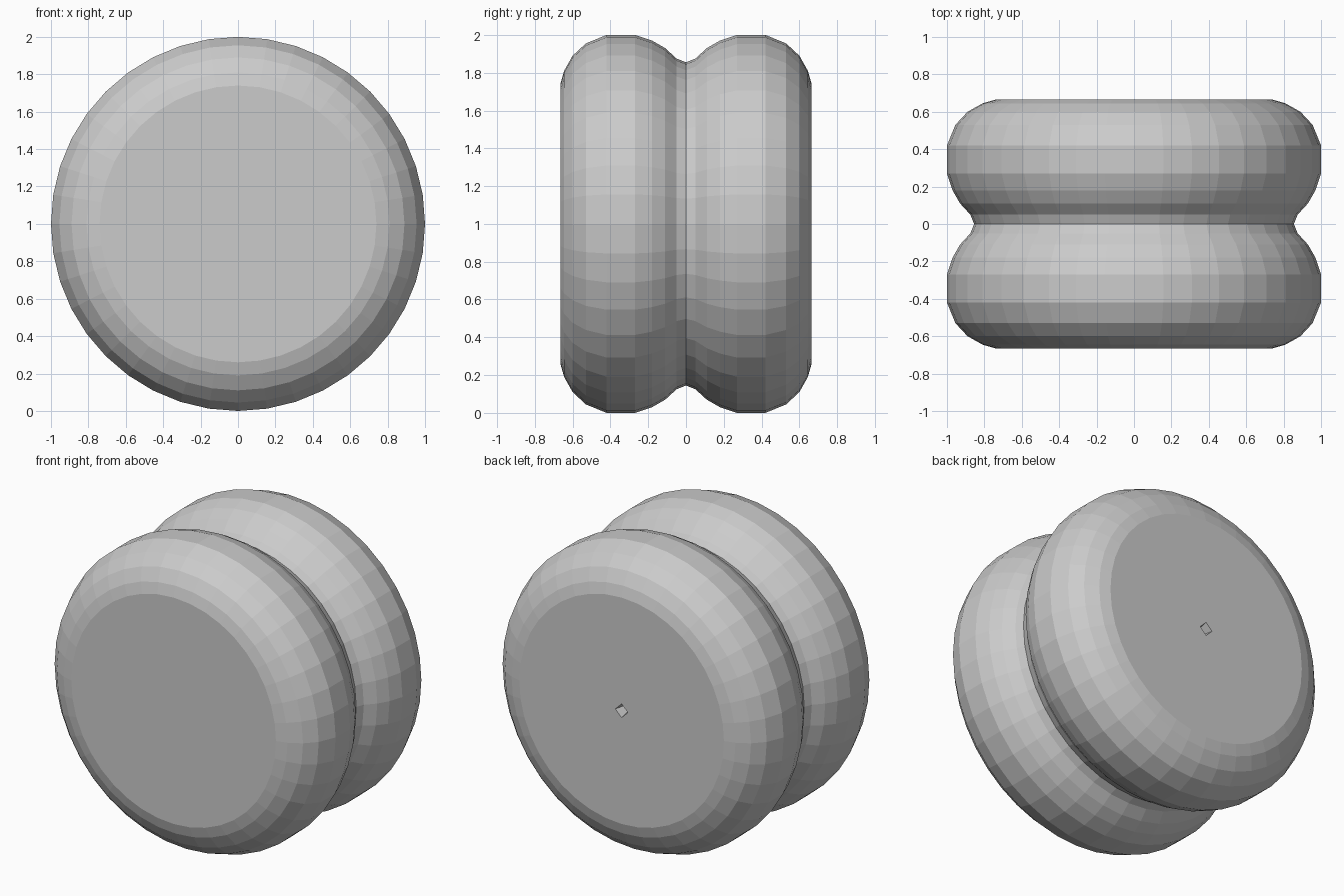
import bpy, bmesh
from math import cos, sin, pi

if "Cube" in bpy.data.objects:
    bpy.data.objects.remove(bpy.data.objects["Cube"])

SEGMENTS = 40

# Half profile of one rounded disc: (distance from mid plane, radius)
DISC = [(0.05, 0.875), (0.11, 0.93), (0.18, 0.97), (0.27, 1.0), (0.42, 1.0),
        (0.53, 0.955), (0.60, 0.89), (0.645, 0.81), (0.665, 0.74)]


def ring(bm, y, r, square=False):
    """One ring of vertices about the y axis; square rings form a diamond."""
    verts = []
    for i in range(SEGMENTS):
        a = 2 * pi * i / SEGMENTS
        k = r / (abs(cos(a)) + abs(sin(a))) if square else r
        verts.append(bm.verts.new((k * cos(a), y, 1 + k * sin(a))))
    return verts


bm = bmesh.new()

# Two mirrored discs meeting in the centre groove
rings = [ring(bm, -y, r) for y, r in reversed(DISC)]
rings.append(ring(bm, 0, 0.855))
rings += [ring(bm, y, r) for y, r in DISC]

# Small four-sided axle pit in the back face
rings.append(ring(bm, 0.665, 0.045, True))
rings.append(ring(bm, 0.60, 0.03, True))

for a, b in zip(rings, rings[1:]):
    for i in range(SEGMENTS):
        j = (i + 1) % SEGMENTS
        bm.faces.new((a[i], a[j], b[j], b[i]))

# Flat front face and pit floor
bm.faces.new(rings[0])
bm.faces.new(rings[-1])
bmesh.ops.recalc_face_normals(bm, faces=bm.faces[:])

mesh = bpy.data.meshes.new("double_wheel")
bm.to_mesh(mesh)
bm.free()
wheel = bpy.data.objects.new("double_wheel", mesh)
bpy.context.collection.objects.link(wheel)
